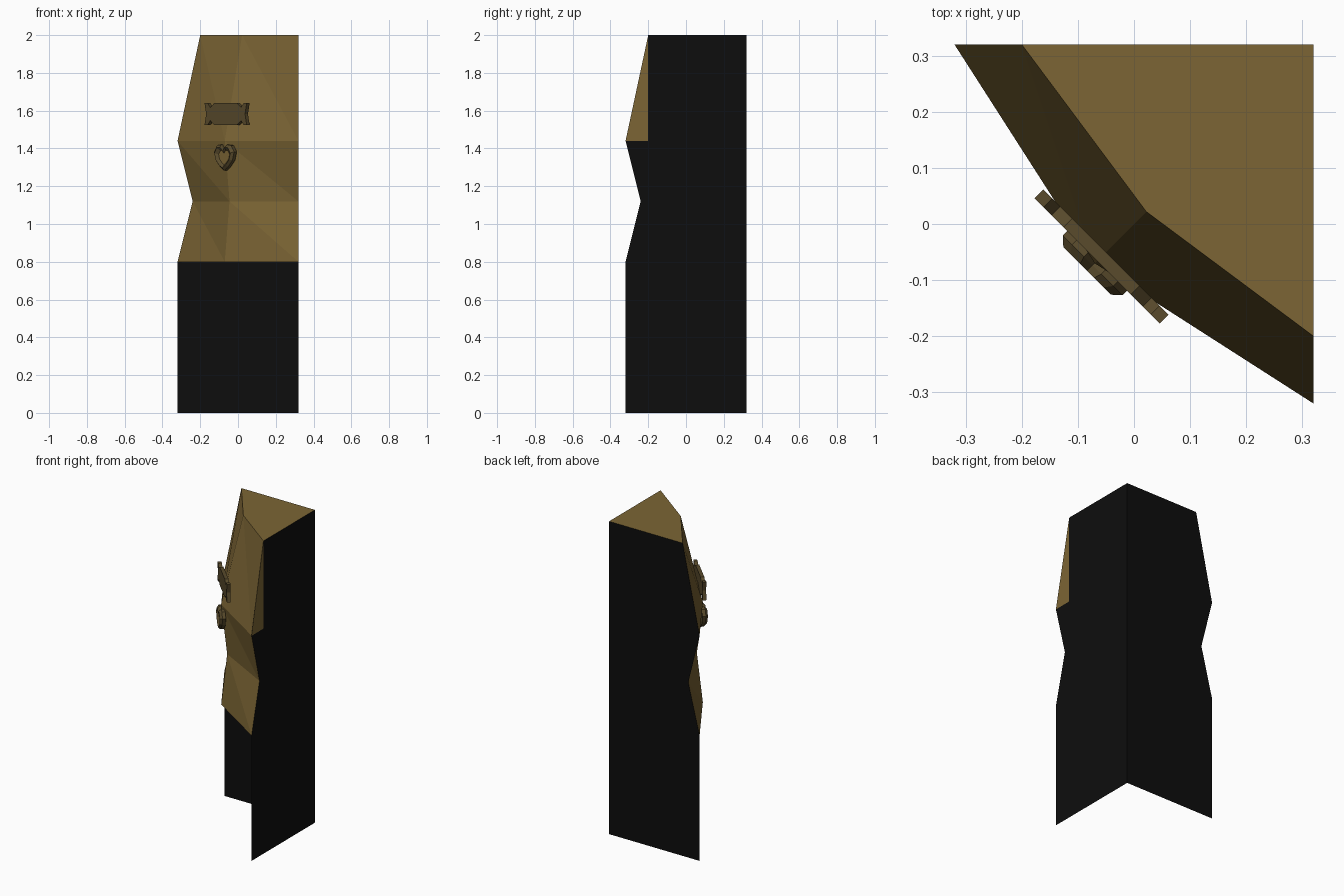
import bpy, math
from mathutils import Matrix, Vector

if "Cube" in bpy.data.objects:
    bpy.data.objects.remove(bpy.data.objects["Cube"])

B = 0.32  # back corner coordinate on both axes


def material(name, rgb):
    m = bpy.data.materials.new(name)
    m.diffuse_color = (*rgb, 1)
    m.use_nodes = True
    m.node_tree.nodes["Principled BSDF"].inputs["Base Color"].default_value = m.diffuse_color
    return m


gold = material("gold", (0.20, 0.13, 0.035))
black = material("black", (0.004, 0.004, 0.004))
bronze = material("bronze", (0.10, 0.07, 0.025))


def mesh_object(name, verts, faces, mat, matrix=None):
    me = bpy.data.meshes.new(name)
    me.from_pydata(verts, [], faces)
    if matrix:
        me.transform(matrix)
    me.materials.append(mat)
    me.update()
    ob = bpy.data.objects.new(name, me)
    bpy.context.collection.objects.link(ob)
    return ob


# Front profile levels: height, panel edge, centre crease
levels = [(0.80, -0.32, -0.07), (1.12, -0.24, -0.045),
          (1.44, -0.32, -0.07), (2.00, -0.20, 0.022)]

# Faceted front body with top and underside
verts, faces = [], []
for z, e, c in levels:
    verts += [(e, B, z), (c, c, z), (B, e, z), (B, B, z)]
for k in range(len(levels) - 1):
    for i in range(2):
        a, b = 4 * k + i, 4 * k + i + 1
        faces += [(a, b, a + 4), (b, b + 4, a + 4)]
n = 4 * (len(levels) - 1)
faces += [(3, 2, 1, 0), (n, n + 1, n + 2, n + 3)]
mesh_object("front_body", verts, faces, gold)

# Two thin back walls reaching the floor
edge = [(-B, 0)] + [(e, z) for z, e, c in levels]
outline = edge + [(B, 2.0), (B, 0)]
mesh_object("right_wall", [(B, y, z) for y, z in outline],
            [tuple(range(len(outline)))], black)
mesh_object("back_wall", [(x, B, z) for x, z in outline],
            [tuple(reversed(range(len(outline))))], black)

# Gold side triangle beside the upper front
mesh_object("side_trim", [(B + 0.0008, y, z) for y, z in
                          [(-0.32, 1.44), (-0.20, 1.44), (-0.20, 2.0)]],
            [(0, 1, 2)], gold)


def corner_frame(d, z):
    """Frame facing the front corner: x along the face, y up, z outward."""
    right = Vector((1, -1, 0)).normalized()
    up = Vector((0, 0, 1))
    out = Vector((-1, -1, 0)).normalized()
    m = Matrix((right, up, out)).transposed().to_4x4()
    m.translation = Vector((d, d, z))
    return m


# Notched sign plate
half = [(0.085, 0.058), (0.115, 0.035), (0.135, 0.058), (0.158, 0.058),
        (0.145, 0.0), (0.158, -0.058), (0.135, -0.058), (0.115, -0.035),
        (0.085, -0.058)]
plate = half + [(-x, y) for x, y in reversed(half)]
n = len(plate)
verts = [(x, y, h) for h in (0, 0.022) for x, y in plate]
faces = [tuple(range(n)), tuple(range(2 * n - 1, n - 1, -1))]
faces += [(i, i + n, (i + 1) % n + n, (i + 1) % n) for i in range(n)]
mesh_object("sign_plate", verts, faces, bronze, corner_frame(-0.05, 1.582))

# Heart ornament: bevelled raised rim around a sunken centre
right_half = [(0.0, 0.042), (0.022, 0.068), (0.052, 0.064), (0.075, 0.03),
              (0.062, -0.015), (0.03, -0.05), (0.0, -0.07)]
heart = right_half + [(-x, y) for x, y in reversed(right_half[1:-1])]
n = len(heart)
rings = [(1.0, -0.012), (1.0, 0.008), (0.8, 0.022), (0.55, 0.008)]
verts = [(x * s, y * s, h) for s, h in rings for x, y in heart]
faces = [tuple(range(n))]
for k in range(len(rings) - 1):
    for i in range(n):
        j = (i + 1) % n
        faces.append((k * n + i, k * n + n + i, k * n + n + j, k * n + j))
mesh_object("heart_ornament", verts, faces, bronze, corner_frame(-0.068, 1.352))
last = len(rings) - 1
mesh_object("heart_centre", verts[last * n:], [tuple(reversed(range(n)))],
            gold, corner_frame(-0.068, 1.352))
